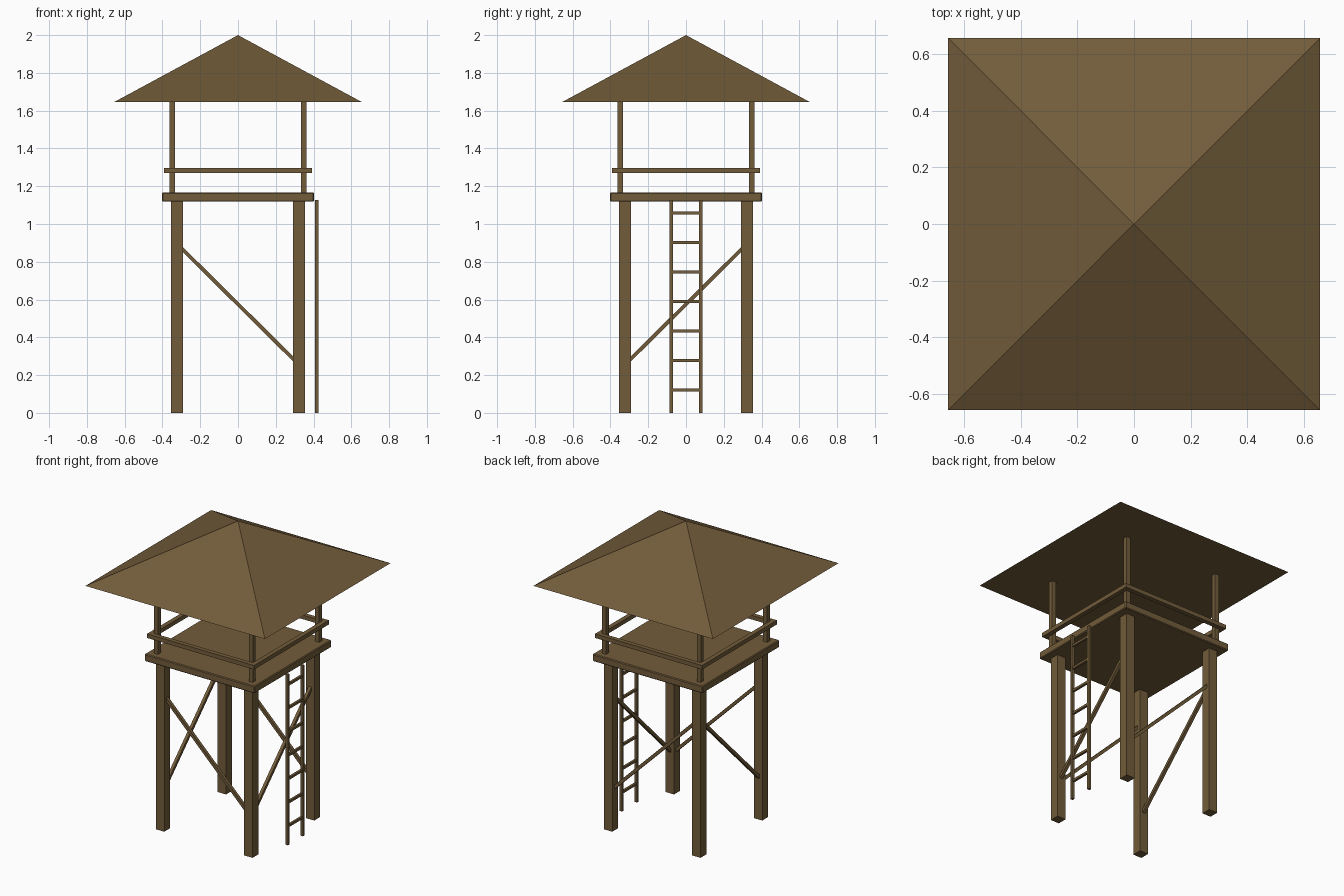
import bpy
import math
from mathutils import Vector

cube = bpy.data.objects.get("Cube")
if cube:
    bpy.data.objects.remove(cube, do_unlink=True)

COLOR = (0.17, 0.107, 0.043, 1)
wood = bpy.data.materials.new("brown wood")
wood.use_nodes = True
wood.diffuse_color = COLOR
wood.node_tree.nodes["Principled BSDF"].inputs["Base Color"].default_value = COLOR


def box(name, center, size):
    """Box with the given centre and full size."""
    bpy.ops.mesh.primitive_cube_add(size=1, location=center)
    ob = bpy.context.object
    ob.name = name
    ob.scale = size
    bpy.ops.object.transform_apply(location=False, rotation=False, scale=True)
    ob.data.materials.append(wood)
    return ob


def beam(name, start, end, thickness):
    """Square beam running between two points."""
    a, b = Vector(start), Vector(end)
    ob = box(name, (a + b) / 2, (thickness, thickness, (b - a).length))
    ob.rotation_euler = (b - a).to_track_quat("Z", "Y").to_euler()
    return ob


LEG, POST, RAIL = 0.323, 0.347, 0.377
DECK_LOW, DECK_TOP, EAVES, PEAK = 1.118, 1.166, 1.645, 2.0

# Legs below the deck, roof posts above it
for x, side in ((1, "left"), (-1, "right")):
    for y, end in ((-1, "front"), (1, "back")):
        box(f"leg_{end}_{side}", (x * LEG, y * LEG, DECK_LOW / 2),
            (0.062, 0.062, DECK_LOW))
        box(f"roof_post_{end}_{side}", (x * POST, y * POST, (DECK_TOP + EAVES) / 2),
            (0.029, 0.029, EAVES - DECK_TOP))

# Diagonal braces and handrails on the four sides
for s, across, along in ((1, "back", "left"), (-1, "front", "right")):
    beam(f"brace_{across}", (-0.31, s * LEG, 0.882), (0.31, s * LEG, 0.268), 0.02)
    beam(f"brace_{along}", (s * LEG, -0.31, 0.268), (s * LEG, 0.31, 0.882), 0.02)
    box(f"handrail_{across}", (0, s * RAIL, 1.284), (0.784, 0.03, 0.027))
    box(f"handrail_{along}", (s * RAIL, 0, 1.284), (0.03, 0.784, 0.027))

# Deck with slightly softened edges
deck = box("deck", (0, 0, (DECK_LOW + DECK_TOP) / 2), (0.806, 0.806, DECK_TOP - DECK_LOW))
bevel = deck.modifiers.new("edge bevel", "BEVEL")
bevel.width = 0.005
bevel.segments = 1

# Pyramid roof with a flat underside
bpy.ops.mesh.primitive_cone_add(vertices=4, radius1=0.657 * math.sqrt(2), radius2=0,
                                depth=PEAK - EAVES, location=(0, 0, (EAVES + PEAK) / 2),
                                rotation=(0, 0, math.pi / 4))
roof = bpy.context.object
roof.name = "roof"
roof.data.materials.append(wood)

# Ladder on the left side
for y, end in ((-1, "front"), (1, "back")):
    box(f"ladder_rail_{end}", (0.417, y * 0.078, 0.564), (0.019, 0.017, 1.128))
for i in range(7):
    box(f"ladder_rung_{i + 1}", (0.417, 0, 0.122 + i * 0.156), (0.015, 0.15, 0.015))
